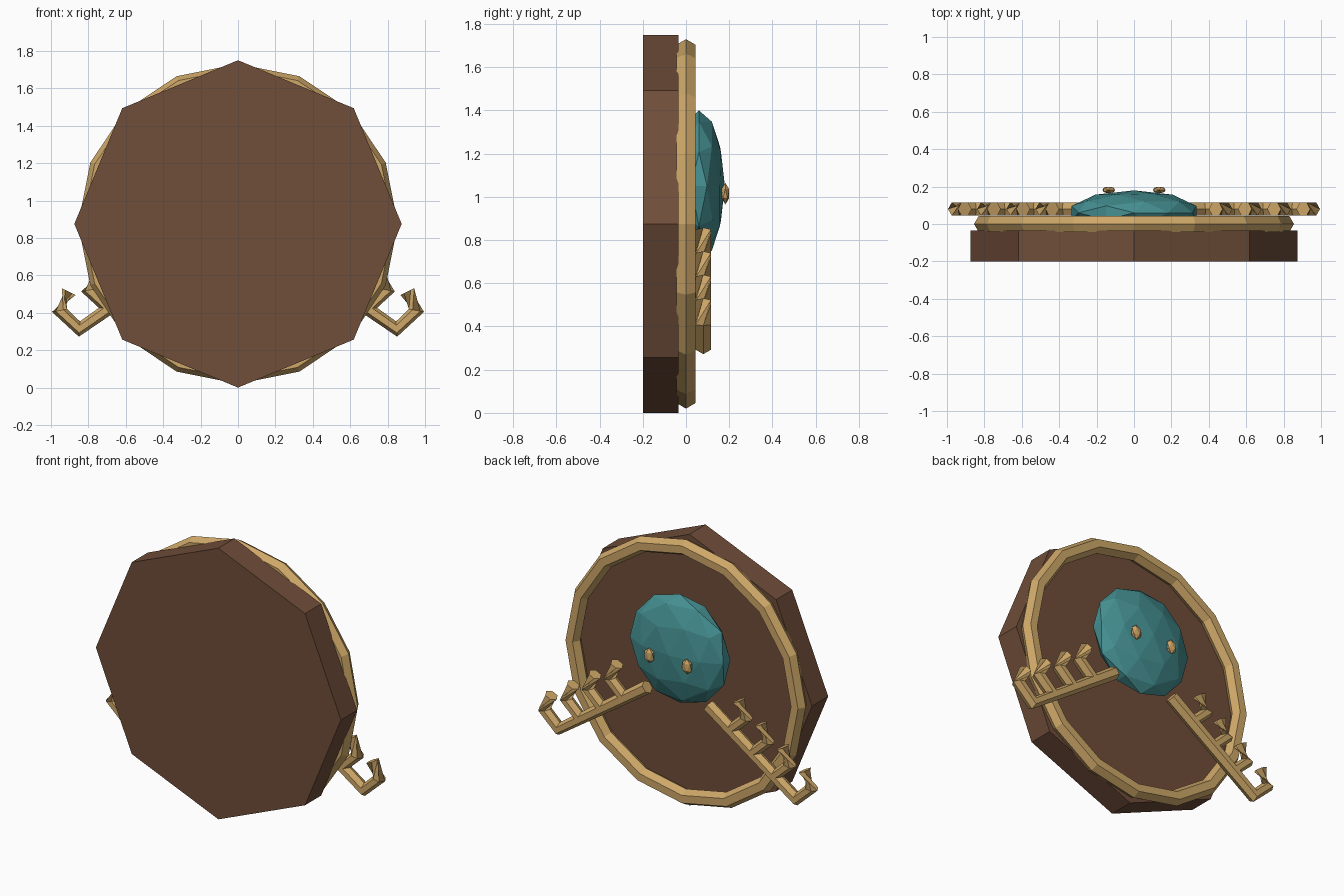
import bpy, bmesh, math
from mathutils import Vector

if "Cube" in bpy.data.objects:
    bpy.data.objects.remove(bpy.data.objects["Cube"])


def material(name, rgb):
    m = bpy.data.materials.new(name)
    m.diffuse_color = (*rgb, 1)
    m.use_nodes = True
    m.node_tree.nodes["Principled BSDF"].inputs["Base Color"].default_value = m.diffuse_color
    return m


WOOD = material("brown", (0.16, 0.075, 0.042))
GOLD = material("gold", (0.62, 0.39, 0.14))
TEAL = material("teal", (0.06, 0.28, 0.29))
CZ = 0.875  # height of the disc centre


def finish(name, mat):
    ob = bpy.context.object
    ob.name = name
    ob.data.materials.append(mat)
    return ob


def ellipsoid(name, loc, scale, subdivisions, mat):
    bpy.ops.mesh.primitive_ico_sphere_add(subdivisions=subdivisions, radius=1, location=loc)
    finish(name, mat).scale = scale


def tube(name, path, y, radius, mat, end_twist):
    """Six-sided tube along an xz path, its last ring twisted."""
    pts = [Vector((x, 0, z)) for x, z in path]
    bm = bmesh.new()
    rings = []
    for i, p in enumerate(pts):
        t = Vector()
        if i > 0:
            t += (p - pts[i - 1]).normalized()
        if i < len(pts) - 1:
            t += (pts[i + 1] - p).normalized()
        t.normalize()
        n = Vector((t.z, 0, -t.x))
        off = end_twist if i == len(pts) - 1 else 0
        ring = []
        for k in range(6):
            a = k * math.pi / 3 + off
            ring.append(bm.verts.new(p + radius * math.cos(a) * n
                                     + Vector((0, y + radius * math.sin(a), 0))))
        rings.append(ring)
    for a, b in zip(rings, rings[1:]):
        for k in range(6):
            j = (k + 1) % 6
            bm.faces.new((a[k], a[j], b[j], b[k]))
    bm.faces.new(rings[0])
    bm.faces.new(rings[-1])
    bmesh.ops.recalc_face_normals(bm, faces=bm.faces)
    me = bpy.data.meshes.new(name)
    bm.to_mesh(me)
    bm.free()
    me.materials.append(mat)
    bpy.context.collection.objects.link(bpy.data.objects.new(name, me))


# Octagonal backing disc
bpy.ops.mesh.primitive_cylinder_add(vertices=8, radius=0.875, depth=0.165,
                                    location=(0, -0.1175, CZ), rotation=(math.pi / 2, 0, 0))
finish("backing_disc", WOOD)

# Gold rim
bpy.ops.mesh.primitive_torus_add(major_segments=16, minor_segments=6, major_radius=0.805,
                                 minor_radius=0.05, location=(0, 0, CZ),
                                 rotation=(math.pi / 2, 0, 0))
finish("rim", GOLD)

# Central dome
ellipsoid("dome", (0, 0.06, 1.05), (0.35, 0.12, 0.35), 2, TEAL)

for side, label in ((-1, "left"), (1, "right")):
    # Small studs on the dome
    ellipsoid(f"stud_{label}", (side * 0.135, 0.182, 1.015), (0.038, 0.02, 0.05), 1, GOLD)
    # Four hooked rods of growing length along one line
    for k in range(4):
        dx, dz = -0.156 * k, 0.109 * k
        path = [(0.22, 0.75)] + [(x + dx, z + dz) for x, z in
                                 ((0.848, 0.313), (0.954, 0.412), (0.905, 0.513))]
        tube(f"hook_{label}_{k + 1}", [(side * x, z) for x, z in path],
             0.08, 0.041, GOLD, side * math.radians(120))
